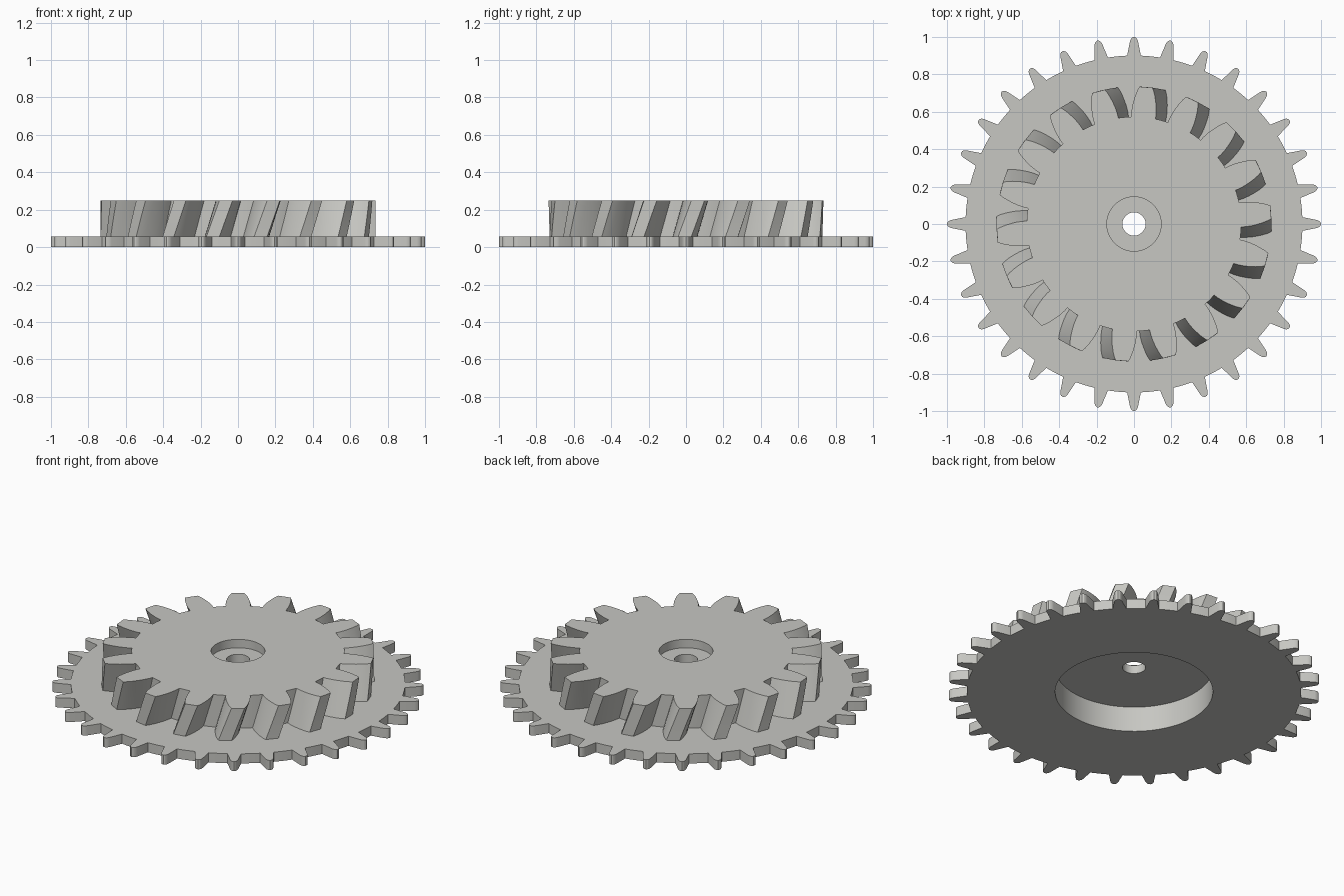
import bpy
import bmesh
import math

if "Cube" in bpy.data.objects:
    bpy.data.objects.remove(bpy.data.objects["Cube"])

GREY = bpy.data.materials.new("light_grey")
GREY.diffuse_color = (0.57, 0.57, 0.54, 1.0)
GREY.use_nodes = True
GREY.node_tree.nodes["Principled BSDF"].inputs["Base Color"].default_value = GREY.diffuse_color


def gear_outline(count, half_tooth, root_radius, gap_steps):
    """Closed outline from half a tooth, given as (radius, half angle) from root to tip."""
    pitch = 2 * math.pi / count
    root_half = half_tooth[0][1]
    outline = []
    for i in range(count):
        c = i * pitch
        lower = [(r, c - a) for r, a in half_tooth]
        upper = [(r, c + a) for r, a in reversed(half_tooth) if a > 0]
        gap = pitch - 2 * root_half
        arc = [(root_radius, c + root_half + gap * k / gap_steps)
               for k in range(1, gap_steps)]
        outline += lower + upper + arc
    return outline


def twisted_prism(name, outline, levels):
    """Stack the outline at each (z, rotation) level and close both ends."""
    bm = bmesh.new()
    rings = [[bm.verts.new((r * math.cos(a + turn), r * math.sin(a + turn), z))
              for r, a in outline] for z, turn in levels]
    n = len(outline)
    for low, high in zip(rings, rings[1:]):
        for i in range(n):
            j = (i + 1) % n
            bm.faces.new((low[i], low[j], high[j], high[i]))
    bm.faces.new(list(reversed(rings[0])))
    bm.faces.new(rings[-1])
    mesh = bpy.data.meshes.new(name)
    bm.to_mesh(mesh)
    bm.free()
    mesh.materials.append(GREY)
    obj = bpy.data.objects.new(name, mesh)
    bpy.context.collection.objects.link(obj)
    return obj


def combine(target, other, operation):
    mod = target.modifiers.new(operation.lower(), 'BOOLEAN')
    mod.operation = operation
    mod.solver = 'EXACT'
    mod.object = other
    bpy.context.view_layer.objects.active = target
    bpy.ops.object.modifier_apply(modifier=mod.name)
    bpy.data.objects.remove(other)


def bore(target, radius, z0, z1, sides):
    circle = [(radius, 2 * math.pi * i / sides) for i in range(sides)]
    cutter = twisted_prism("bore_cutter", circle, [(z0, 0), (z1, 0)])
    cutter.hide_render = True
    combine(target, cutter, 'DIFFERENCE')


# Thin wheel with narrow, round-ended teeth
narrow = [(math.hypot(x, w), math.atan2(w, x)) for x, w in
          [(0.9, 0.037), (0.978, 0.021), (0.99, 0.016), (0.997, 0.009), (1.0, 0.0)]]
wheel = twisted_prism("stepped_gear", gear_outline(32, narrow, narrow[0][0], 4),
                      [(0, 0), (0.057, 0)])

# Helical gear on top, its bottom sunk into the wheel
wide = [(r, math.radians(a)) for r, a in
        [(0.573, 6.6), (0.60, 6.35), (0.63, 5.85), (0.66, 5.15),
         (0.69, 4.35), (0.715, 3.55), (0.735, 2.75)]]
bottom, top = 0.03, 0.25
levels = []
for k in range(7):
    z = bottom + (top - bottom) * k / 6
    levels.append((z, math.radians(5 - 5.5 * (top - z) / 0.193)))
helical = twisted_prism("helical_gear", gear_outline(18, wide, 0.573, 4), levels)
combine(wheel, helical, 'UNION')

# Underside recess, top counterbore and shaft hole
bore(wheel, 0.425, -0.1, 0.15, 96)
bore(wheel, 0.145, 0.20, 0.35, 64)
bore(wheel, 0.062, -0.1, 0.35, 48)

# Smooth flanks and bores, sharp rims
bpy.ops.object.select_all(action='DESELECT')
wheel.select_set(True)
bpy.context.view_layer.objects.active = wheel
bpy.ops.object.shade_smooth_by_angle(angle=math.radians(25))
